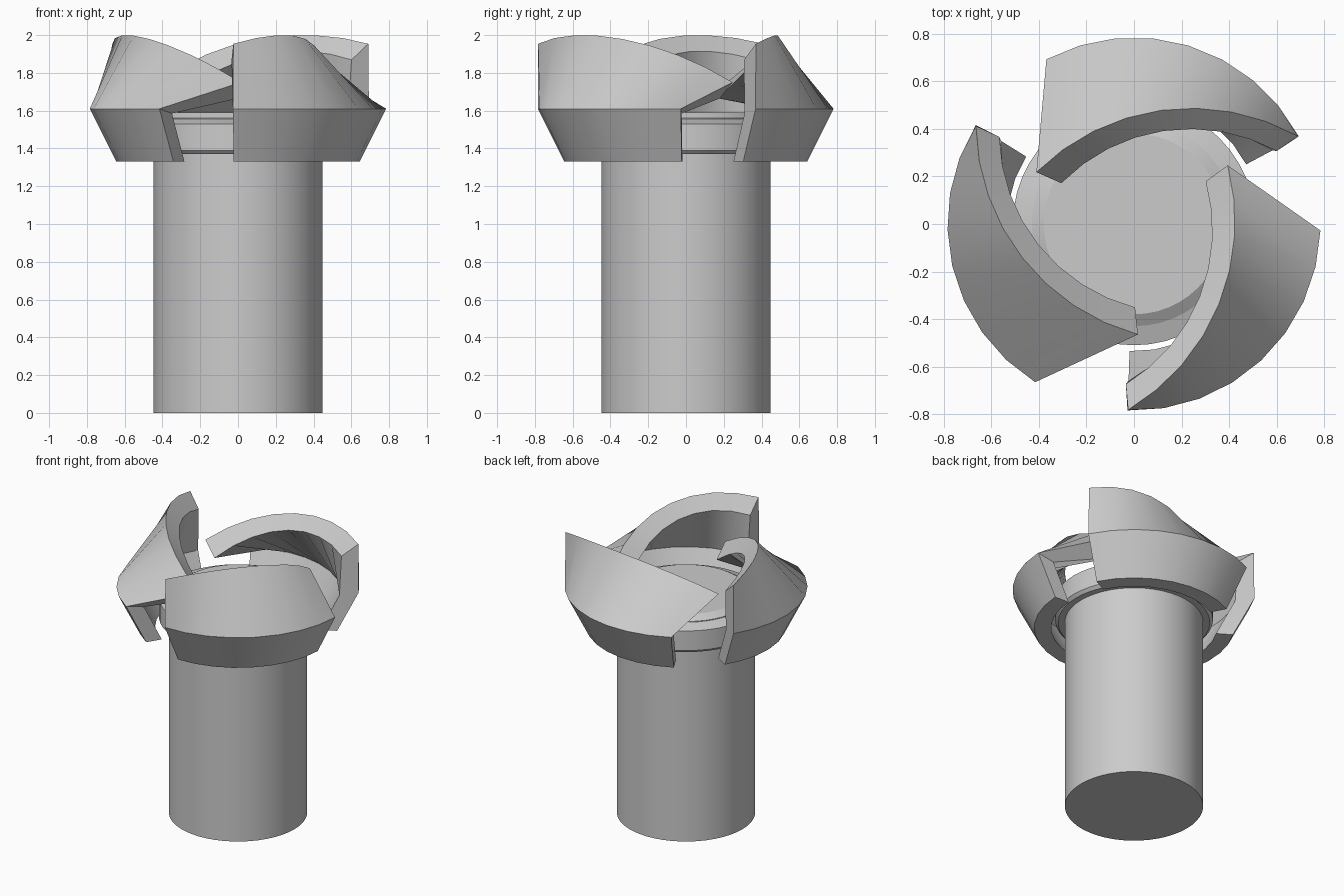
import bpy, bmesh, math
from mathutils import Vector, Matrix

if "Cube" in bpy.data.objects:
    bpy.data.objects.remove(bpy.data.objects["Cube"])

grey = bpy.data.materials.new("plain_grey")
grey.diffuse_color = (0.6, 0.6, 0.6, 1)
grey.use_nodes = True
grey.node_tree.nodes["Principled BSDF"].inputs["Base Color"].default_value = grey.diffuse_color


def finish(bm, name, angle=30):
    bmesh.ops.recalc_face_normals(bm, faces=bm.faces[:])
    me = bpy.data.meshes.new(name)
    bm.to_mesh(me)
    bm.free()
    me.materials.append(grey)
    ob = bpy.data.objects.new(name, me)
    bpy.context.collection.objects.link(ob)
    bpy.ops.object.select_all(action='DESELECT')
    ob.select_set(True)
    bpy.context.view_layer.objects.active = ob
    bpy.ops.object.shade_smooth_by_angle(angle=math.radians(angle))
    return ob


def turned(name, profile, n=48):
    """Solid of revolution from (radius, z) points, capped at both ends."""
    bm = bmesh.new()
    rings = [[bm.verts.new((r * math.cos(2 * math.pi * i / n),
                            r * math.sin(2 * math.pi * i / n), z)) for i in range(n)]
             for r, z in profile]
    for a, b in zip(rings, rings[1:]):
        for i in range(n):
            j = (i + 1) % n
            bm.faces.new((a[i], a[j], b[j], b[i]))
    bm.faces.new(rings[0])
    bm.faces.new(rings[-1])
    return finish(bm, name)


# round shaft with a stepped hub on top
turned("shaft", [(0.447, 0), (0.447, 1.38)])
turned("hub", [(0.49, 1.37), (0.51, 1.39), (0.51, 1.53), (0.43, 1.555),
               (0.43, 1.56), (0.38, 1.59)])


def polar(cx, cy, r, deg, z):
    a = math.radians(deg)
    return Vector((cx + r * math.cos(a), cy + r * math.sin(a), z))


def blade(name, turn, steps=8):
    """Bent shell: flared lower band, upper wall leaning in to a spiral rim."""
    bm = bmesh.new()
    rot = Matrix.Rotation(math.radians(turn), 3, 'Z')
    sections = []
    for k in range(steps + 1):
        t = k / steps
        band = 118 - 90 * t
        top = 2.0 - 0.51 * (t - 0.7) ** 2
        pts = [polar(0, 0, 0.645, band, 1.33),
               polar(0, 0, 0.785, band, 1.61),
               polar(0.24, -0.435, 0.922, 134.9 - 74.1 * t, top),
               polar(0.237, -0.36, 0.76, 135.6 - 74.2 * t, top - 0.085),
               polar(0, 0, 0.66, band, 1.585),
               polar(0, 0, 0.535, band, 1.33)]
        sections.append([bm.verts.new(rot @ p) for p in pts])
    for a, b in zip(sections, sections[1:]):
        for i in range(6):
            j = (i + 1) % 6
            bm.faces.new((a[i], a[j], b[j], b[i]))
    # end faces
    for s in (sections[0], sections[-1]):
        bm.faces.new((s[0], s[1], s[4], s[5]))
        bm.faces.new((s[1], s[2], s[3], s[4]))
    return finish(bm, name)


# three identical blades around the hub
for i, side in enumerate(("back", "left", "right")):
    blade(side + "_blade", 120 * i)
